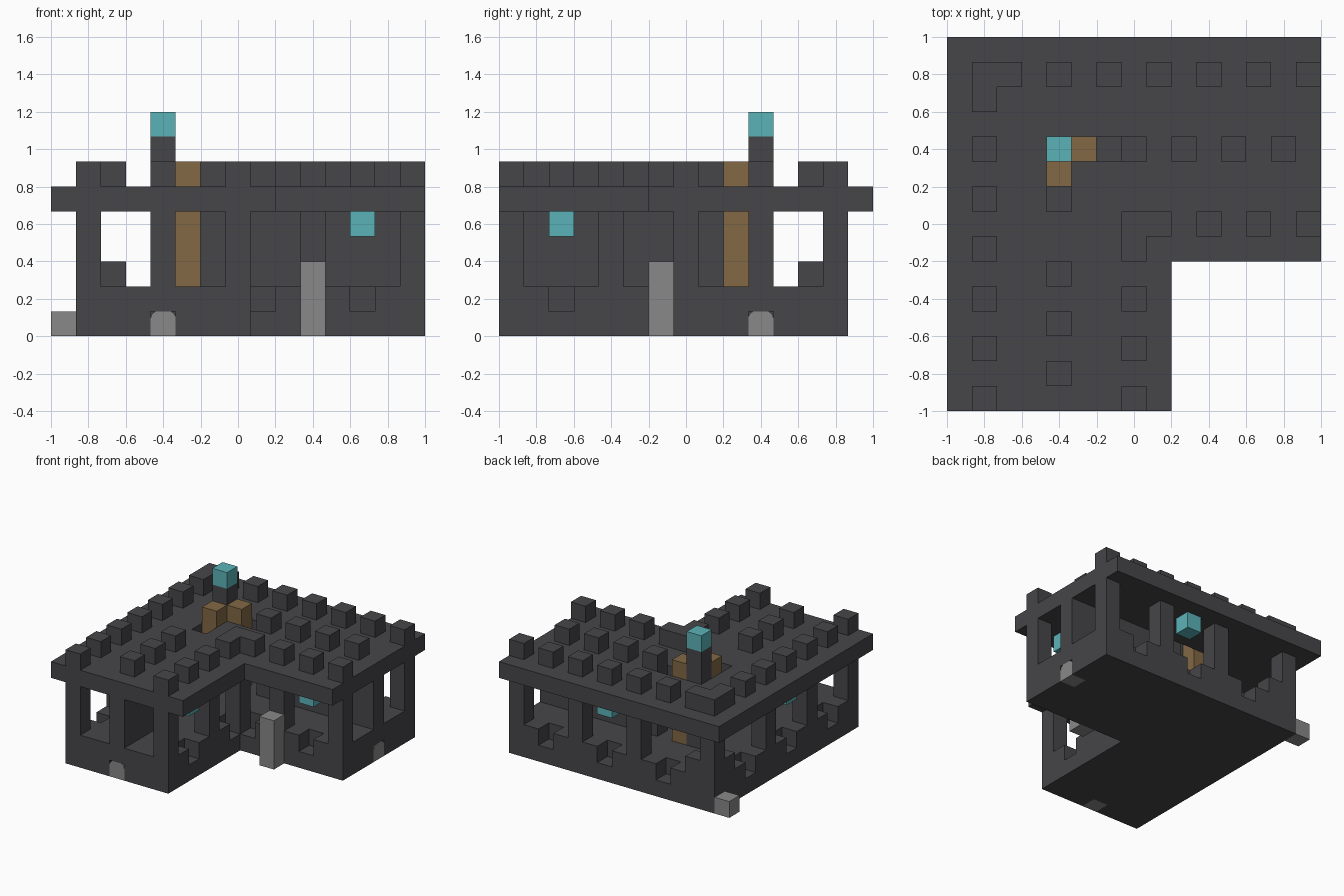
import bpy, bmesh
from mathutils import Vector

cube = bpy.data.objects.get("Cube")
if cube:
    bpy.data.objects.remove(cube, do_unlink=True)

U = 2 / 15  # block size


def material(name, rgb):
    m = bpy.data.materials.new(name)
    m.use_nodes = True
    m.diffuse_color = (*rgb, 1)
    m.node_tree.nodes["Principled BSDF"].inputs["Base Color"].default_value = (*rgb, 1)
    return m


DARK = material("dark stone", (0.061, 0.06, 0.066))
CYAN = material("cyan glow", (0.105, 0.45, 0.48))
WOOD = material("brown wood", (0.223, 0.138, 0.058))
GREY = material("light grey stone", (0.246, 0.246, 0.246))


def block(a, b, z):
    """Cells in inclusive ranges: a from the left, b from the back, z up."""
    span = lambda r: range(r[0], r[1] + 1) if isinstance(r, tuple) else (r,)
    return {(i, j, k) for i in span(a) for j in span(b) for k in span(z)}


def both(cells):
    """Add the twin of the cells across the diagonal of the plan."""
    return cells | {(b, a, z) for a, b, z in cells}


def corner(p):
    return Vector((-1 + p[0] * U, 1 - p[1] * U, p[2] * U))


def build(name, cells, mat, round_top=0):
    """Join cells into one clean shell without inner faces."""
    bm = bmesh.new()
    verts = {}
    for c in sorted(cells):
        for axis in range(3):
            for side in (0, 1):
                n = list(c)
                n[axis] += 2 * side - 1
                if tuple(n) in cells:
                    continue
                quad = []
                for s, t in ((0, 0), (1, 0), (1, 1), (0, 1)):
                    p = list(c)
                    p[axis] += side
                    p[(axis + 1) % 3] += s
                    p[(axis + 2) % 3] += t
                    p = tuple(p)
                    if p not in verts:
                        verts[p] = bm.verts.new(corner(p))
                    quad.append(verts[p])
                # the b axis runs backwards, which flips the winding
                bm.faces.new(quad[::-1] if side else quad)
    bmesh.ops.dissolve_limit(bm, angle_limit=0.01, verts=bm.verts, edges=bm.edges)
    if round_top:
        axis = round_top - 1
        top = max(v.co.z for v in bm.verts)
        edges = [e for e in bm.edges
                 if all(abs(v.co.z - top) < 0.001 for v in e.verts)
                 and abs(e.verts[0].co[axis] - e.verts[1].co[axis]) > 0.01]
        bmesh.ops.bevel(bm, geom=edges, offset=0.035, segments=4,
                        profile=0.5, affect='EDGES')
    me = bpy.data.meshes.new(name)
    bm.to_mesh(me)
    bm.free()
    me.materials.append(mat)
    ob = bpy.data.objects.new(name, me)
    bpy.context.collection.objects.link(ob)
    return ob


# Foundation with notches under the windows and two drain slots
drain = block(4, 14, 0)
notches = set()
for i in (4, 8, 12):
    notches |= block(i, 1, 1)
for i in (8, 12):
    notches |= block(i, 7, 1)
base = both(block((1, 14), (1, 7), (0, 1)))
build("foundation", base - both(notches) - both(drain), DARK)
build("front_drain", drain, GREY, round_top=2)
build("side_drain", {(b, a, z) for a, b, z in drain}, GREY, round_top=1)

# Wall posts between the window openings
posts = set()
for i in (1, 6, 10, 14):
    posts |= block(i, 1, (2, 4))
for i in (7, 10, 14):
    posts |= block(i, 7, (2, 4))
posts |= block(4, 14, (2, 4)) | block(2, 1, 2)
build("wall_posts", both(posts), DARK)

# Inner dividing walls
build("inner_walls", both(block((7, 13), 4, (2, 4))), DARK)

# Central pillar with ladders and beacon
pillar = block(4, 4, (2, 7))
ladders = both(block(5, 4, (2, 6)))
build("central_pillar", pillar, DARK)
build("ladders", ladders, WOOD)
build("beacon", block(4, 4, 8), CYAN)

# Roof slab with hatches beside the ladders
hatches = both(block(6, 4, 5))
roof = both(block((0, 14), (0, 8), 5))
build("roof_slab", roof - hatches - pillar - ladders, DARK)

# Battlements
merlons = block(2, 1, 6) | block(1, 1, 6) | block((7, 8), 7, 6)
for i in range(4, 15, 2):
    merlons |= block(i, 1, 6)
for i in (10, 12, 14):
    merlons |= block(i, 7, 6)
for i in (9, 11, 13):
    merlons |= block(i, 4, 6)
build("battlements", both(merlons) | block(7, 4, 6), DARK)

# Window lamps
build("window_lamps", both(block(8, 1, 4) | block(12, 7, 4)), CYAN)

# Loose stone blocks
build("yard_post", block(10, 8, (0, 2)), GREY)
build("corner_stone", block(0, 1, 0), GREY)
